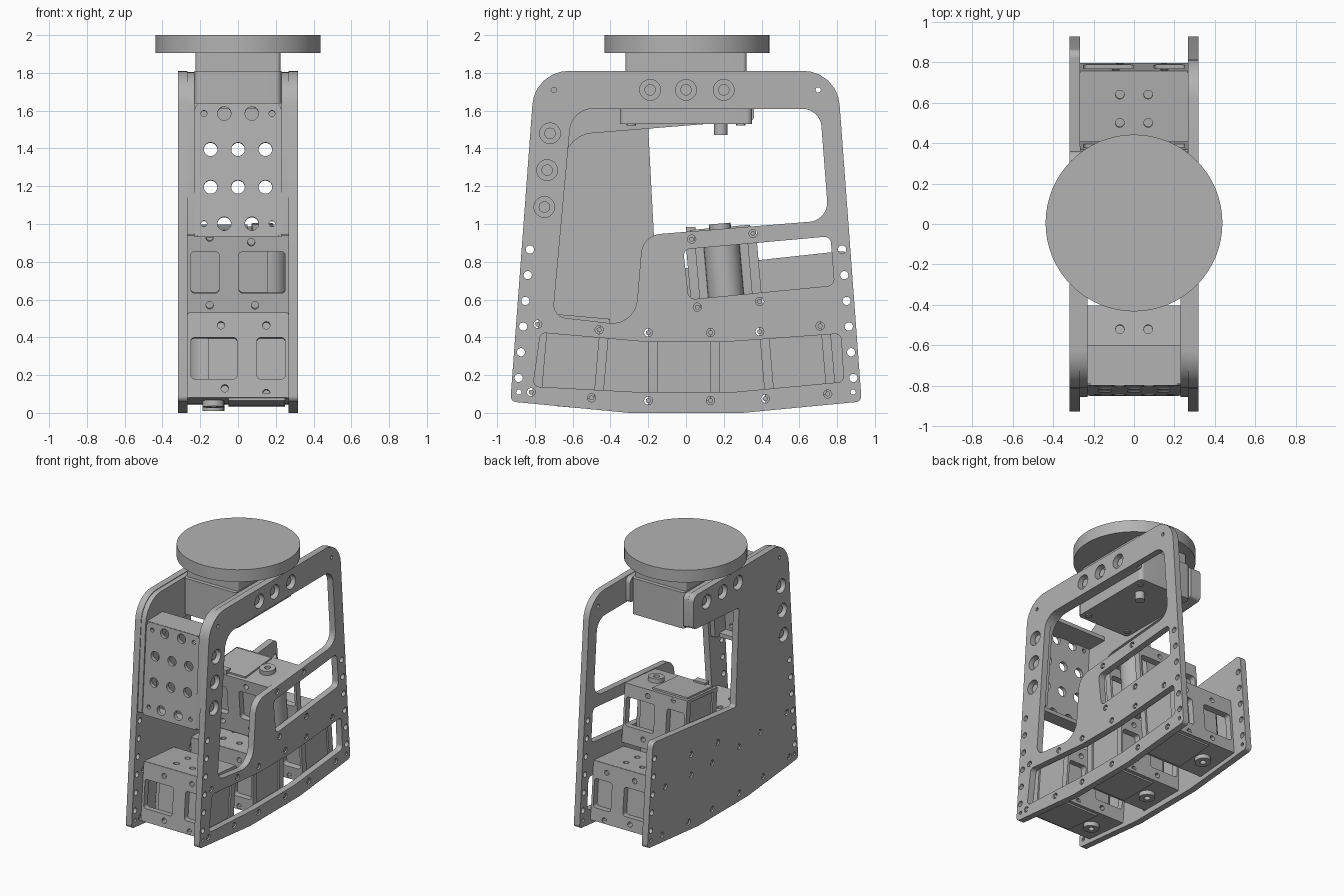
import bpy, math
from mathutils import Matrix, Vector

cube = bpy.data.objects.get("Cube")
if cube:
    bpy.data.objects.remove(cube)

grey = bpy.data.materials.new("matte grey")
grey.use_nodes = True
grey.diffuse_color = (0.45, 0.45, 0.45, 1)
grey.node_tree.nodes["Principled BSDF"].inputs["Base Color"].default_value = (0.45, 0.45, 0.45, 1)
parts = []
SIDE = Matrix(((0, 0, 1, 0), (1, 0, 0, 0), (0, 1, 0, 0), (0, 0, 0, 1)))   # profile (y, z), thick along x
FRONT = Matrix(((1, 0, 0, 0), (0, 0, -1, 0), (0, 1, 0, 0), (0, 0, 0, 1)))  # profile (x, z), thick along y


def add_mesh(name, mesh, matrix):
    mesh.transform(matrix)
    mesh.materials.clear()
    mesh.materials.append(grey)
    obj = bpy.data.objects.new(name, mesh)
    bpy.context.collection.objects.link(obj)
    parts.append(obj)
    return obj


def rounded(corners, radius):
    """Polygon with rounded corners; a corner may carry its own radius."""
    pts, n = [], len(corners)
    for i, c in enumerate(corners):
        r = c[2] if len(c) > 2 else radius
        p = Vector(c[:2])
        a = Vector(corners[i - 1][:2]) - p
        b = Vector(corners[(i + 1) % n][:2]) - p
        if r <= 0:
            pts.append(p)
            continue
        half = a.angle(b) / 2
        d = min(r / math.tan(half), a.length * 0.49, b.length * 0.49)
        s, e = p + a.normalized() * d, p + b.normalized() * d
        rr = d * math.tan(half)
        centre = p + (a.normalized() + b.normalized()).normalized() * (rr / math.sin(half))
        u, v = s - centre, e - centre
        for k in range(7):
            w = u.lerp(v, k / 6).normalized() * rr
            pts.append(centre + w)
    return pts


def circle(c, r, n=20):
    return [Vector((c[0] + r * math.cos(t), c[1] + r * math.sin(t)))
            for t in (math.tau * k / n for k in range(n))]


def plate(name, loops, thickness, matrix):
    """Flat sheet: first loop is the outline, the others are holes."""
    curve = bpy.data.curves.new(name, 'CURVE')
    curve.dimensions = '2D'
    curve.fill_mode = 'BOTH'
    curve.extrude = thickness / 2
    for loop in loops:
        sp = curve.splines.new('POLY')
        sp.points.add(len(loop) - 1)
        for pt, co in zip(sp.points, loop):
            pt.co = (co[0], co[1], 0, 1)
        sp.use_cyclic_u = True
    tmp = bpy.data.objects.new(name, curve)
    bpy.context.collection.objects.link(tmp)
    deps = bpy.context.evaluated_depsgraph_get()
    mesh = bpy.data.meshes.new_from_object(tmp.evaluated_get(deps))
    bpy.data.objects.remove(tmp)
    return add_mesh(name, mesh, matrix)


def box(name, lo, hi, matrix=Matrix(), bevel=0):
    w, d = (hi[0] - lo[0]) / 2, (hi[1] - lo[1]) / 2
    mid = [(a + b) / 2 for a, b in zip(lo, hi)]
    loop = rounded([(-w, -d), (w, -d), (w, d), (-w, d)], bevel)
    return plate(name, [loop], hi[2] - lo[2], matrix @ Matrix.Translation(mid))


def rod(name, c, r, length, matrix=Matrix(), n=24):
    return plate(name, [circle((0, 0), r, n)], length, matrix @ Matrix.Translation(c))


# Side plates
outline = rounded([(-.93, .06, .03), (-.8, 1.81, .19), (.8, 1.81, .19), (.93, .06, .03),
                   (.3, 0), (-.3, 0)], 0)
solid_outline = rounded([(-.93, .06, .03), (-.8, 1.81, .19), (.36, 1.81, .05), (.36, 1.55, .03),
                         (-.2, 1.51, .02), (-.16, .75, .02), (.86, .86, .04), (.93, .06, .03),
                         (.3, 0), (-.3, 0)], 0)
windows = [
    rounded([(-.605, 1.61, .12), (.71, 1.61, .1), (.755, 1.02, .1), (-.23, .94, .11),
             (-.27, .46, .13), (-.705, .51, .07)], 0),
    rounded([(-.015, .865), (.765, .935), (.785, .675), (.015, .6)], .035),
    rounded([(-.77, .425, .03), (-.2, .375, 0), (.2, .375, 0), (.82, .42, .03), (.835, .165, .03),
             (.25, .11, 0), (-.25, .11, 0), (-.81, .14, .03)], 0)]
edge_holes = [(s * (.826 + .012 * k), .865 - .136 * k) for s in (-1, 1) for k in range(6)]
tiny_holes = [(s * y, z) for s in (-1, 1) for y, z in ((.7, 1.71), (.885, .11))]
big_holes = [(-.72, 1.48), (-.735, 1.285), (-.75, 1.09), (-.19, 1.71), (0, 1.71), (.2, 1.71)]
low_screws = [(-.785, .47), (-.46, .44), (-.2, .425), (.13, .425), (.39, .43), (.71, .46),
              (-.82, .11), (-.5, .08), (-.2, .065), (.13, .065), (.42, .075), (.75, .1),
              (.06, .56), (.39, .59)]
high_screws = [(.03, .92), (.355, .95)]


def side_plate(name, x, shape, cuts, screws):
    holes = [circle(c, .022, 14) for c in edge_holes + screws if c[0] < .8 or c[1] < .8 or x > 0]
    holes += [circle(c, .014, 12) for c in tiny_holes if x > 0 or c[0] < 0 or c[1] < 1]
    holes += [circle(c, .055) for c in big_holes]
    plate(name, [shape] + cuts + holes, .05, Matrix.Translation((x, 0, 0)) @ SIDE)
    for y, z in screws:
        rod(name + "_screw", (y, z, 0), .013, .04, Matrix.Translation((x, 0, 0)) @ SIDE, 10)
    for y, z in big_holes:
        rod(name + "_bolt", (y, z, 0), .03, .03, Matrix.Translation((x * .96, 0, 0)) @ SIDE)


side_plate("left_frame", .293, outline, windows, low_screws + high_screws)
side_plate("right_panel", -.293, solid_outline, [], low_screws)

# Inner stiffeners behind the upper part of each side plate
for name, x, low in (("left_stiffener", .25, 1.615), ("right_stiffener", -.25, 1.55)):
    flat = low - (.08 if x < 0 else 0)
    shape = rounded([(-.855, .94, .01), (-.798, 1.805, .19), (.36, 1.805, .04), (.36, low, .02),
                     (-.63, flat, .16), (-.69, .94, .01)], 0)
    plate(name, [shape], .04, Matrix.Translation((x, 0, 0)) @ SIDE)

# Perforated front sheet with folded lips
holes = [circle((x, z), .036) for z in (.2, 0) for x in (-.145, 0, .145)]
holes += [circle((x, z), .036) for z in (.39, -.195) for x in (-.073, .073)]
holes += [circle((x, z), .016, 12) for z in (.39, -.195) for x in (-.18, .18)]
sheet = rounded([(-.23, -.26, .02), (.23, -.26, .02), (.23, .445, .04), (-.23, .445, .04)], 0)
plate("front_sheet", [sheet] + holes, .03,
      Matrix.Translation((0, -.815, 1.195)) @ Matrix.Rotation(math.radians(-4.2), 4, 'X') @ FRONT)
box("front_sheet_top_lip", (-.23, -.79, 1.61), (.23, -.6, 1.64))
box("front_sheet_bottom_lip", (-.23, -.845, .93), (.23, -.74, .96))

# Head: round disc on a motor block
rod("head_disc", (0, .005, 1.952), .437, .095, n=64)
box("head_block", (-.229, -.35, 1.53), (.229, .35, 1.81), bevel=.03)
box("head_neck", (-.225, -.32, 1.81), (.225, .32, 1.91), bevel=.02)
rod("head_peg", (.1, .185, 1.505), .036, .07)
for x in (-.18, .18):
    for y in (-.29, .29):
        rod("head_screw", (x, y, 1.528), .024, .014, n=12)


# Actuators: core between two windowed end frames, barrel and output hub
def actuator(name, y, z, tilt, flipped=False):
    m = Matrix.Translation((0, y, z)) @ Matrix.Rotation(math.radians(tilt), 4, 'X')
    if flipped:
        m = m @ Matrix.Rotation(math.pi, 4, 'Y')
    box(name + "_core", (-.16, -.14, -.2), (.255, .14, .21), m)
    rod(name + "_barrel", (-.165, 0, 0), .095, .4, m, 32)
    rect = [(-.268, -.215), (.268, -.215), (.268, .235), (-.268, .235)]
    cuts = [rounded([(a, -.115), (b, -.115), (b, .105), (a, .105)], .02)
            for a, b in ((-.25, -.005), (.1, .25))]
    screws = [(.15, .17), (-.09, .17), (-.07, -.165), (.15, -.19)]
    for s in (-1, 1):
        plate(name + "_end_frame", [rounded(rect, .01)] + cuts + [circle(c, .02, 12) for c in screws],
              .05, m @ Matrix.Translation((0, s * .163, 0)) @ FRONT)
    caps = [circle((x, yy), .022, 12) for x in (-.07, .07) for yy in (-.07, .07)]
    slab = rounded([(-.268, -.185), (.268, -.185), (.268, .185), (-.268, .185)], .01)
    plate(name + "_cover", [slab] + caps, .03, m @ Matrix.Translation((0, 0, .222)))
    box(name + "_base", (-.268, -.185, -.215), (.268, .185, -.19), m)
    box(name + "_base_pad", (-.05, -.16, -.228), (.25, .16, -.21), m)
    hub = [circle((0, 0), .058), circle((0, 0), .022)]
    plate(name + "_hub", hub, .04, m @ Matrix.Translation((-.13, 0, -.228)))


actuator("front_actuator", -.61, .278, -5)
actuator("middle_actuator", -.01, .258, 0)
actuator("rear_actuator", .59, .278, 5)
actuator("upper_actuator", .2, .755, 5, True)
box("cable_tab", (-.2, .0, .95), (-.1, .05, .985))

# Smooth the round walls, keep the edges crisp
bpy.ops.object.select_all(action='DESELECT')
for obj in parts:
    obj.select_set(True)
bpy.context.view_layer.objects.active = parts[0]
bpy.ops.object.shade_smooth_by_angle(angle=math.radians(30))
